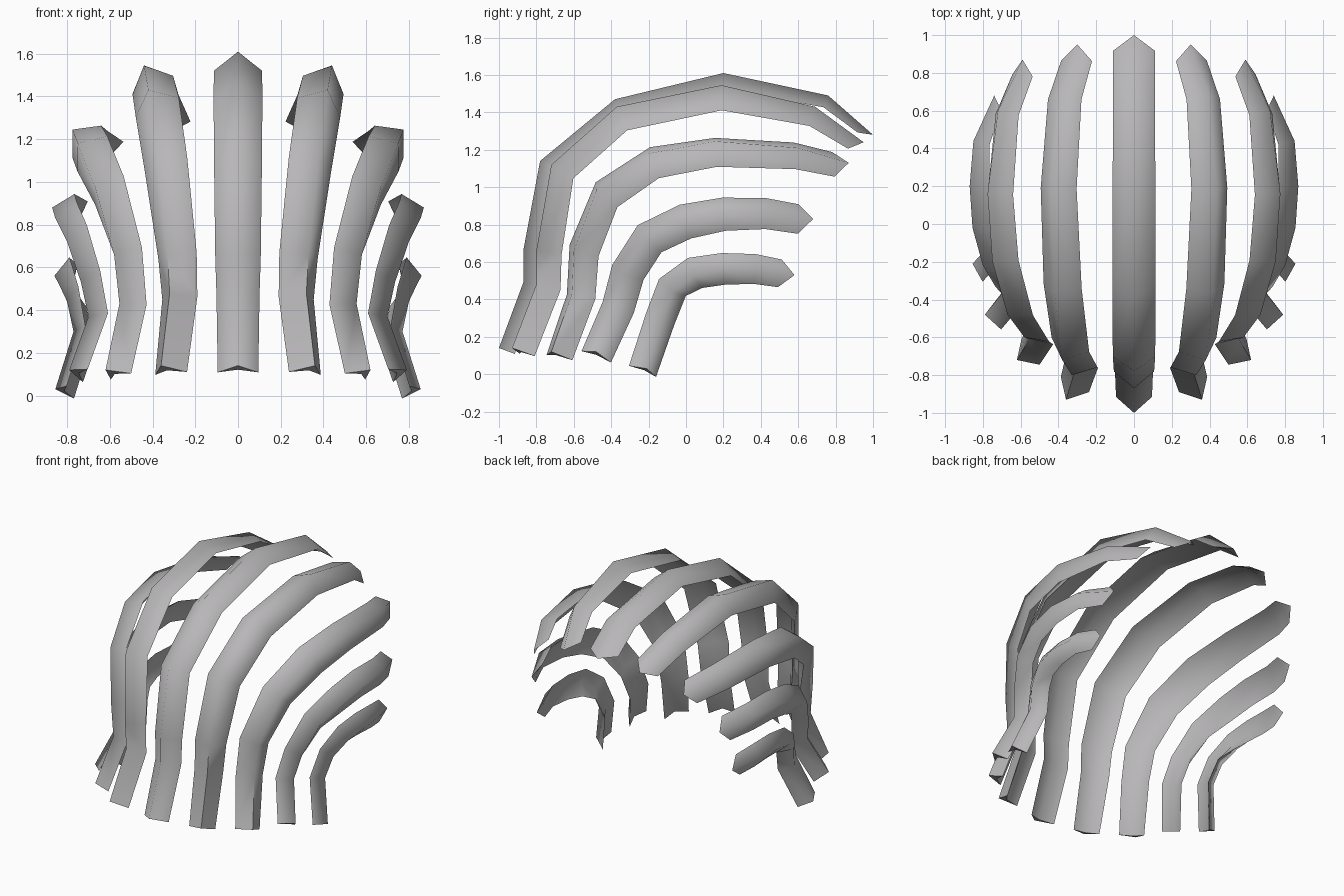
import bpy, bmesh, math
from mathutils import Vector

if "Cube" in bpy.data.objects:
    bpy.data.objects.remove(bpy.data.objects["Cube"])

grey = bpy.data.materials.new("soft grey")
grey.diffuse_color = (0.48, 0.47, 0.48, 1)
grey.use_nodes = True
grey.node_tree.nodes["Principled BSDF"].inputs["Base Color"].default_value = grey.diffuse_color

CORE = Vector((0, -0.2, 0.55))   # every rib's ridge points away from here
NOTCH = 0.4                      # hollow of the inner side, share of the depth


def rib(name, ridge, half_widths, depth, mirror=True):
    """Hollowed triangular band swept along its ridge line, ridge outwards."""
    pts = [Vector(p) for p in ridge]
    n = len(pts)
    bm = bmesh.new()
    rings = []
    for i, p in enumerate(pts):
        a, b = pts[max(i - 1, 0)], pts[min(i + 1, n - 1)]
        t = (b - a).normalized()
        out = p - CORE
        out = (out - t * out.dot(t)).normalized()
        side = t.cross(out)
        # width eases from the foot to the middle, then to the tip
        f = i / (n - 1) * 2
        w0, w1, w2 = half_widths
        w = w0 + (w1 - w0) * f if f < 1 else w1 + (w2 - w1) * (f - 1)
        # the band thins towards its tip, where the ridge overhangs the edges
        d = depth * (0.5 if i == n - 1 else 0.75 if i == n - 2 else 1)
        pull = t * (0.07 if i == n - 1 else 0)
        edge = p - out * d - pull
        hollow = p - out * d * (1 - NOTCH) - pull
        rings.append([bm.verts.new(v) for v in (edge - side * w, p, edge + side * w, hollow)])
    for r, s in zip(rings, rings[1:]):
        for k in range(4):
            m = (k + 1) % 4
            bm.faces.new((r[k], r[m], s[m], s[k]))
    for r in (rings[0], rings[-1]):
        bm.faces.new((r[0], r[1], r[3]))
        bm.faces.new((r[1], r[2], r[3]))
    bmesh.ops.recalc_face_normals(bm, faces=bm.faces)
    me = bpy.data.meshes.new(name)
    bm.to_mesh(me)
    bm.free()
    me.materials.append(grey)
    ob = bpy.data.objects.new(name, me)
    bpy.context.collection.objects.link(ob)
    bpy.ops.object.select_all(action='DESELECT')
    ob.select_set(True)
    bpy.context.view_layer.objects.active = ob
    bpy.ops.object.shade_smooth_by_angle(angle=math.radians(89))
    if mirror:
        mod = ob.modifiers.new("mirror", 'MIRROR')
        mod.use_mirror_merge = False


# centre band, front foot to back tip
rib("centre_rib",
    [(0, -1, .14), (0, -.87, .49), (0, -.87, .66), (0, -.78, 1.14),
     (0, -.38, 1.47), (0, .2, 1.61), (0, .76, 1.49), (0, 1, 1.28)],
    (.095, .115, .11), .09, mirror=False)

# mirrored pairs, from the middle outwards
rib("inner_ribs",
    [(.36, -.93, .14), (.32, -.80, .48), (.33, -.80, .66), (.38, -.72, 1.12),
     (.42, -.37, 1.43), (.44, .19, 1.545), (.395, .69, 1.43), (.30, .95, 1.24)],
    (.085, .115, .09), .10)

rib("middle_ribs",
    [(.62, -.72, .12), (.555, -.61, .43), (.58, -.60, .66), (.67, -.48, .98),
     (.75, -.20, 1.18), (.775, .16, 1.245), (.72, .60, 1.21), (.59, .87, 1.13)],
    (.085, .115, .085), .09)

rib("outer_ribs",
    [(.79, -.48, .12), (.70, -.37, .37), (.735, -.33, .53), (.80, -.22, .72),
     (.855, -.02, .83), (.87, .2, .88), (.85, .44, .88), (.74, .68, .83)],
    (.085, .10, .085), .08)

rib("low_ribs",
    [(.855, -.21, .03), (.77, -.12, .30), (.80, -.07, .44), (.84, .04, .525),
     (.86, .2, .56), (.845, .38, .565), (.77, .58, .53)],
    (.08, .09, .075), .075)
